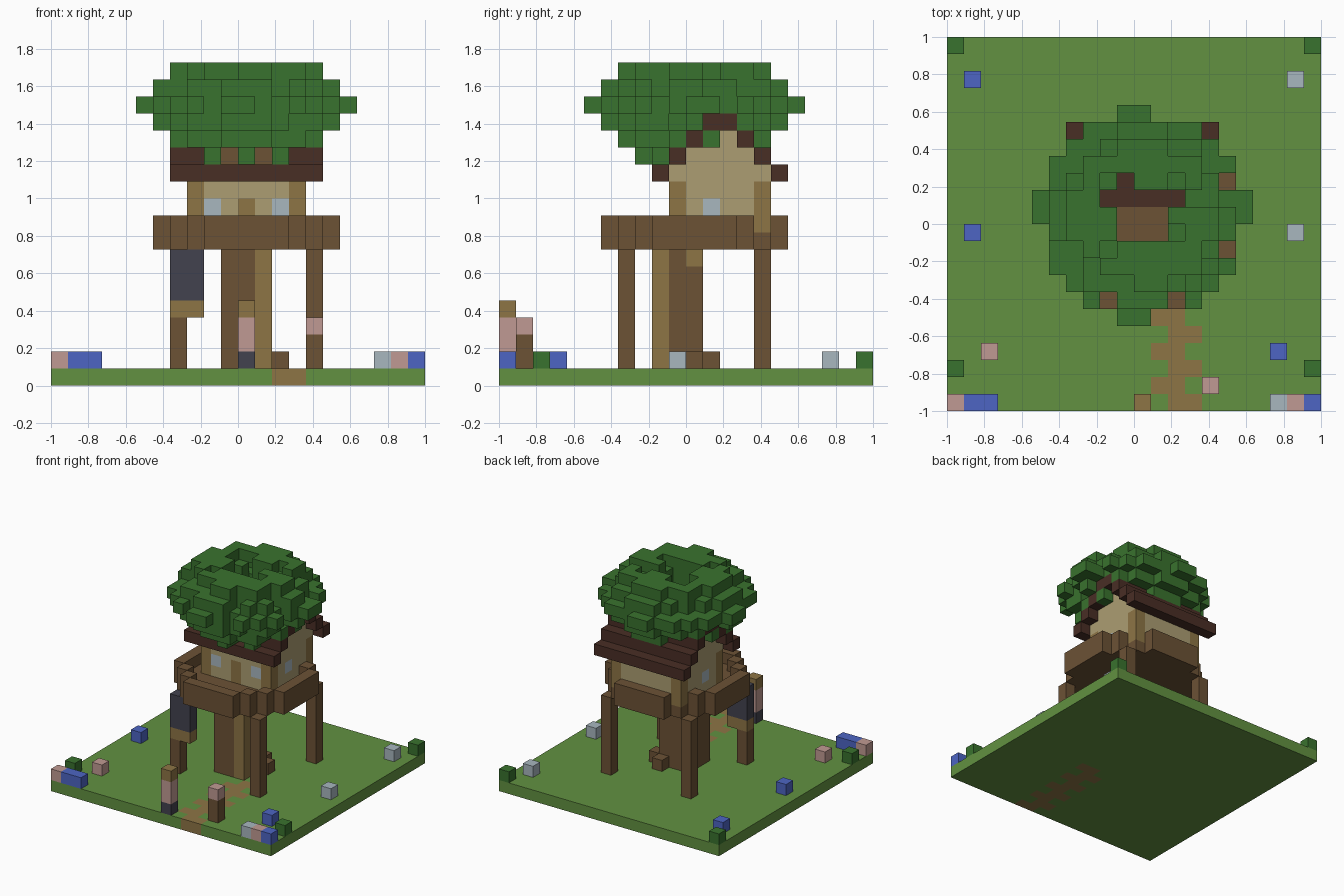
import bpy
import bmesh
import random
from mathutils import Vector

if "Cube" in bpy.data.objects:
    bpy.data.objects.remove(bpy.data.objects["Cube"], do_unlink=True)

random.seed(4)
N = 22                 # blocks along one side of the plot
S = 2 / N              # block size
C = 11                 # index of the tree axis

COLOURS = {
    "grass": (98, 145, 65), "leaf": (57, 114, 46), "brown_wood": (108, 82, 53),
    "tan_wood": (141, 117, 69), "plaster": (172, 157, 114), "dark_roof": (73, 46, 37),
    "slate": (66, 66, 78), "pink": (192, 154, 147), "blue": (77, 101, 195),
    "pale_glass": (168, 183, 191),
}


def linear(v):
    v /= 255
    return v / 12.92 if v <= 0.04045 else ((v + 0.055) / 1.055) ** 2.4


def make_material(name, rgb):
    colour = [linear(v) for v in rgb] + [1]
    mat = bpy.data.materials.new(name)
    mat.use_nodes = True
    mat.diffuse_color = colour
    bsdf = next(n for n in mat.node_tree.nodes if n.type == "BSDF_PRINCIPLED")
    bsdf.inputs["Base Color"].default_value = colour
    bsdf.inputs["Roughness"].default_value = 0.9
    return mat


materials = {name: make_material(name, rgb) for name, rgb in COLOURS.items()}
grid = {}              # block position -> (part, colour)


def span(v):
    """A single index or an inclusive (first, last) pair."""
    return range(v[0], v[1] + 1) if isinstance(v, tuple) else range(v, v + 1)


def fill(part, colour, xs, ys, zs):
    for x in span(xs):
        for y in span(ys):
            for z in span(zs):
                grid[x, y, z] = (part, colour)


# Ground with a winding path
fill("ground", "grass", (0, N - 1), (0, N - 1), 0)
for y in range(9):
    x = 12 if y % 2 else 13
    fill("ground", "tan_wood", (x, x + 1), y, 0)

# Trunk and roots
fill("trunk", "brown_wood", (10, 12), (9, 11), (1, 8))
fill("trunk", "tan_wood", 12, 9, (1, 7))
fill("trunk", "tan_wood", 12, 11, 7)
fill("trunk", "brown_wood", 13, 11, 1)
fill("trunk", "brown_wood", 12, 12, 1)

# Stilts under the deck
for x in (7, 15):
    for y in (7, 15):
        fill("stilts", "brown_wood", x, y, (1, 7))

# Hanging bundle on one stilt
fill("hanging_bundle", "tan_wood", (7, 8), 7, 4)
fill("hanging_bundle", "slate", (7, 8), 7, (5, 7))

# Round deck with its railing
for x in range(N):
    for y in range(N):
        d = (x - C) ** 2 + (y - C) ** 2
        if d < 30:
            fill("deck", "brown_wood", x, y, 8)
        if 20 < d < 30:
            fill("railing", "brown_wood", x, y, 9)

# House walls, corner posts, door and windows
fill("house", "plaster", (8, 14), (10, 15), (9, 11))
for x in (8, 14):
    for y in (10, 15):
        fill("house", "tan_wood", x, y, (9, 11))
    fill("house", "pale_glass", x, 12, 10)
for x in (9, 13):
    fill("house", "pale_glass", x, 10, 10)
fill("house", "tan_wood", C, 10, (9, 10))

# Gables and stepped roof
for s in range(4):
    if s < 3:
        fill("house", "plaster", (8, 14), (10 + s, 15 - s), 12 + s)
    for y in (9 + s, 16 - s):
        fill("roof", "dark_roof", (7, 15), y, 12 + s)

# Upper trunk rising through the roof
fill("upper_trunk", "brown_wood", (10, 12), (10, 11), (13, 15))

# Leafy crown: stacked discs, open in the middle, with ragged edges
gaps = {(5, 2), (5, -2), (-2, -5), (2, -5), (-6, -1), (6, -1), (1, 6), (1, -6), (-1, 2)}
gaps |= {(x, 1) for x in range(-2, 3)}
gaps |= {(x, y) for x in range(-1, 2) for y in (-1, 0)}
for z, reach in zip(range(13, 19), (9, 18, 28, 37, 28, 18)):
    for x in range(-6, 7):
        for y in range(-6, 7):
            d = x * x + y * y
            if d > reach or (x, y) in gaps:
                continue
            ragged = x and y and abs(x) != 6 and abs(y) != 6
            if ragged and z != 16 and random.random() < 0.16:
                continue
            grid.setdefault((C + x, C + y, z), ("leafy_crown", "leaf"))

# Flowers, stones and shrubs on the lawn
lawn = {
    ("shrubs", "leaf"): [(0, 21), (21, 21), (0, 2), (21, 2)],
    ("blue_flowers", "blue"): [(1, 19), (1, 10), (19, 3), (1, 0), (2, 0), (21, 0)],
    ("pink_flowers", "pink"): [(0, 0), (2, 3), (20, 0)],
    ("stones", "pale_glass"): [(20, 19), (20, 10), (19, 0)],
}
for (part, colour), spots in lawn.items():
    for x, y in spots:
        fill(part, colour, x, y, 1)

# Posts beside the path
fill("tall_post", "slate", C, 0, 1)
fill("tall_post", "pink", C, 0, (2, 3))
fill("tall_post", "tan_wood", C, 0, 4)
fill("short_post", "brown_wood", 15, 1, (1, 2))
fill("short_post", "pink", 15, 1, 3)


def build(part):
    """Mesh the outer faces of every block belonging to one part."""
    cells = {p: c for p, (name, c) in grid.items() if name == part}
    slots = sorted(set(cells.values()))
    bm = bmesh.new()
    for pos, colour in cells.items():
        centre = Vector(pos) + Vector((0.5, 0.5, 0.5))
        for axis in range(3):
            for sign in (-1, 1):
                n = Vector((0, 0, 0))
                n[axis] = sign
                if tuple(int(a + b) for a, b in zip(pos, n)) in grid:
                    continue
                u = Vector((0, 0, 0))
                u[(axis + 1) % 3] = 0.5
                v = n.cross(u)
                mid = centre + n * 0.5
                corners = (mid - u - v, mid + u - v, mid + u + v, mid - u + v)
                face = bm.faces.new([bm.verts.new(c * S - Vector((1, 1, 0))) for c in corners])
                face.material_index = slots.index(colour)
    bmesh.ops.remove_doubles(bm, verts=bm.verts, dist=S / 100)
    mesh = bpy.data.meshes.new(part)
    bm.to_mesh(mesh)
    bm.free()
    for name in slots:
        mesh.materials.append(materials[name])
    bpy.context.collection.objects.link(bpy.data.objects.new(part, mesh))


for part in sorted({name for name, _ in grid.values()}):
    build(part)
